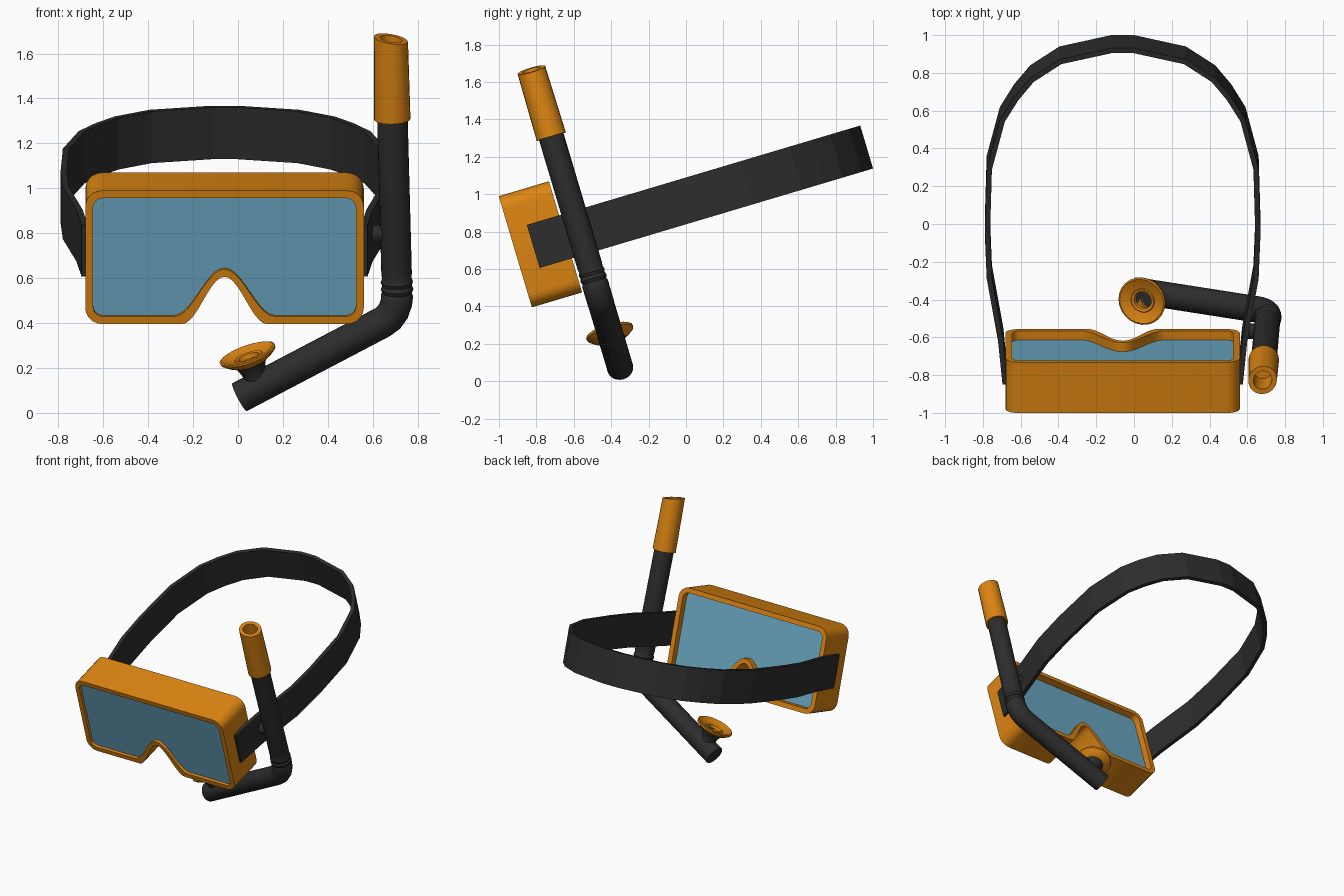
import bpy, bmesh, math
from mathutils import Matrix, Vector

if "Cube" in bpy.data.objects:
    bpy.data.objects.remove(bpy.data.objects["Cube"])

# Everything is laid out in the tilted mask frame: (x, depth backwards, up)
FRAME = Matrix.Translation((0, -0.9125, 0.6925)) @ Matrix.Rotation(math.radians(16.6), 4, 'X')
CX = -0.06      # middle of mask and strap
TD = 0.36       # depth of the snorkel plane


def material(name, rgb):
    m = bpy.data.materials.new(name)
    m.diffuse_color = (*rgb, 1)
    m.use_nodes = True
    m.node_tree.nodes["Principled BSDF"].inputs["Base Color"].default_value = m.diffuse_color
    return m


ORANGE = material("orange_plastic", (0.72, 0.235, 0.006))
BLACK = material("black_rubber", (0.026, 0.026, 0.027))
BLUE = material("blue_glass", (0.15, 0.40, 0.56))


def loft(name, rings, mat, caps=True, loop=False, smooth=True):
    """Skin a list of equal-length point rings."""
    bm = bmesh.new()
    vs = [[bm.verts.new(p) for p in r] for r in rings]
    n = len(vs[0])
    pairs = list(zip(vs, vs[1:])) + ([(vs[-1], vs[0])] if loop else [])
    for a, b in pairs:
        for i in range(n):
            j = (i + 1) % n
            bm.faces.new((a[i], a[j], b[j], b[i]))
    if caps and not loop:
        bm.faces.new(vs[0])
        bm.faces.new(vs[-1])
    bmesh.ops.recalc_face_normals(bm, faces=bm.faces)
    bm.transform(FRAME)
    me = bpy.data.meshes.new(name)
    bm.to_mesh(me)
    bm.free()
    me.materials.append(mat)
    ob = bpy.data.objects.new(name, me)
    bpy.context.collection.objects.link(ob)
    if smooth:
        bpy.ops.object.select_all(action='DESELECT')
        ob.select_set(True)
        bpy.context.view_layer.objects.active = ob
        bpy.ops.object.shade_smooth_by_angle(angle=math.radians(32))
    return ob


def ring(c, axis, r, n=24):
    """Circle around an axis lying in the snorkel plane."""
    a = Vector(axis).normalized()
    u = Vector((a.z, 0, -a.x))
    w = Vector((0, 1, 0))
    return [Vector(c) + r * (math.cos(t) * u + math.sin(t) * w)
            for t in (2 * math.pi * i / n for i in range(n))]


def outline(inset, d):
    """Mask outline: rounded rectangle with a bell-shaped nose notch."""
    hw, hh, r = 0.62 - inset, 0.31 - inset, 0.075 - inset * 0.9
    pts = []
    for sx, sz, start in ((1, -1, 270), (1, 1, 0), (-1, 1, 90), (-1, -1, 180)):
        for k in range(6):
            t = math.radians(start + 18 * k)
            pts.append((CX + sx * (hw - r) + r * math.cos(t), d, sz * (hh - r) + r * math.sin(t)))
    half = 0.19 + inset
    for k in range(21):
        s = -1 + k / 10
        pts.append((CX + s * half, d, -hh + 0.11 * (1 + math.cos(math.pi * s))))
    return pts


# Mask frame and glass
loft("mask_frame", [outline(0, 0), outline(0, 0.28), outline(0.035, 0.28), outline(0.035, 0)],
     ORANGE, loop=True)
loft("mask_lens", [outline(0.034, 0.02), outline(0.034, 0.23)], BLUE, smooth=False)

# Head strap: half path (offset from middle, depth), mirrored
half = [(0.636, 0.10), (0.66, 0.342), (0.72, 0.687), (0.73, 0.937), (0.72, 1.292), (0.65, 1.563),
        (0.575, 1.688), (0.49, 1.793), (0.335, 1.897), (0.06, 1.96)]
path = [Vector(p) for p in half] + [Vector((-x, d)) for x, d in reversed(half)]
sections = []
for i, p in enumerate(path):
    t = (path[min(i + 1, len(path) - 1)] - path[max(i - 1, 0)]).normalized()
    q = p + Vector((-t.y, t.x)) * 0.028
    sections.append([(CX + a.x, a.y, v) for a, v in ((p, -0.12), (p, 0.12), (q, 0.12), (q, -0.12))])
loft("head_strap", sections, BLACK, smooth=False)

# Snorkel tube: x, up, radius from the low end, round the elbow, past the ribs
tube = [(0.007, -0.757, 0.07), (0.645, -0.408, 0.07), (0.672, -0.386, 0.071), (0.692, -0.357, 0.071),
        (0.705, -0.318, 0.071), (0.708, -0.285, 0.072), (0.708, -0.272, 0.066), (0.708, -0.255, 0.073),
        (0.708, -0.238, 0.066), (0.707, -0.222, 0.072), (0.707, -0.205, 0.066), (0.706, -0.18, 0.068),
        (0.686, 0.60, 0.068)]
rings = []
for i, (x, v, r) in enumerate(tube):
    a, b = tube[max(i - 1, 0)], tube[min(i + 1, len(tube) - 1)]
    if i == 1:
        a, b = tube[0], (0.66, -0.396, 0)
    rings.append(ring((x, TD, v), (b[0] - a[0], 0, b[1] - a[1]), r))
loft("snorkel_tube", rings, BLACK)

# Orange top sleeve with slanted, hollow mouth
up, slant = (-0.025, 0, 1), (0.17, 0, 1)
loft("snorkel_top", [ring((0.687, TD, 0.535), up, 0.067), ring((0.687, TD, 0.535), up, 0.081),
                     ring((0.681, TD, 0.907), slant, 0.077), ring((0.681, TD, 0.907), slant, 0.05),
                     ring((0.683, TD, 0.72), up, 0.048)], ORANGE)

# Peg holding the tube to the strap
loft("strap_clip", [ring((x, TD, 0), (1, 0, 0), r, 16)
                    for x, r in ((0.585, 0.042), (0.635, 0.042), (0.645, 0.036), (0.68, 0.036))], BLACK)

# Mouthpiece: stem and dished flange around one axis
AX = Vector((-0.32, 0, 0.95)).normalized()
MC = Vector((0.045, TD, -0.566))


def turned(name, profile, mat):
    return loft(name, [ring(MC + AX * h, AX, r) for r, h in profile], mat)


turned("mouthpiece_stem", [(0.052, -0.14), (0.052, -0.09), (0.06, -0.06), (0.078, -0.025)], BLACK)
turned("mouthpiece_flange", [(0.07, -0.036), (0.10, -0.022), (0.128, 0.0), (0.13, 0.012), (0.122, 0.016),
                             (0.095, 0.004), (0.066, -0.004), (0.062, 0.0), (0.048, -0.004),
                             (0.044, -0.025)], ORANGE)
